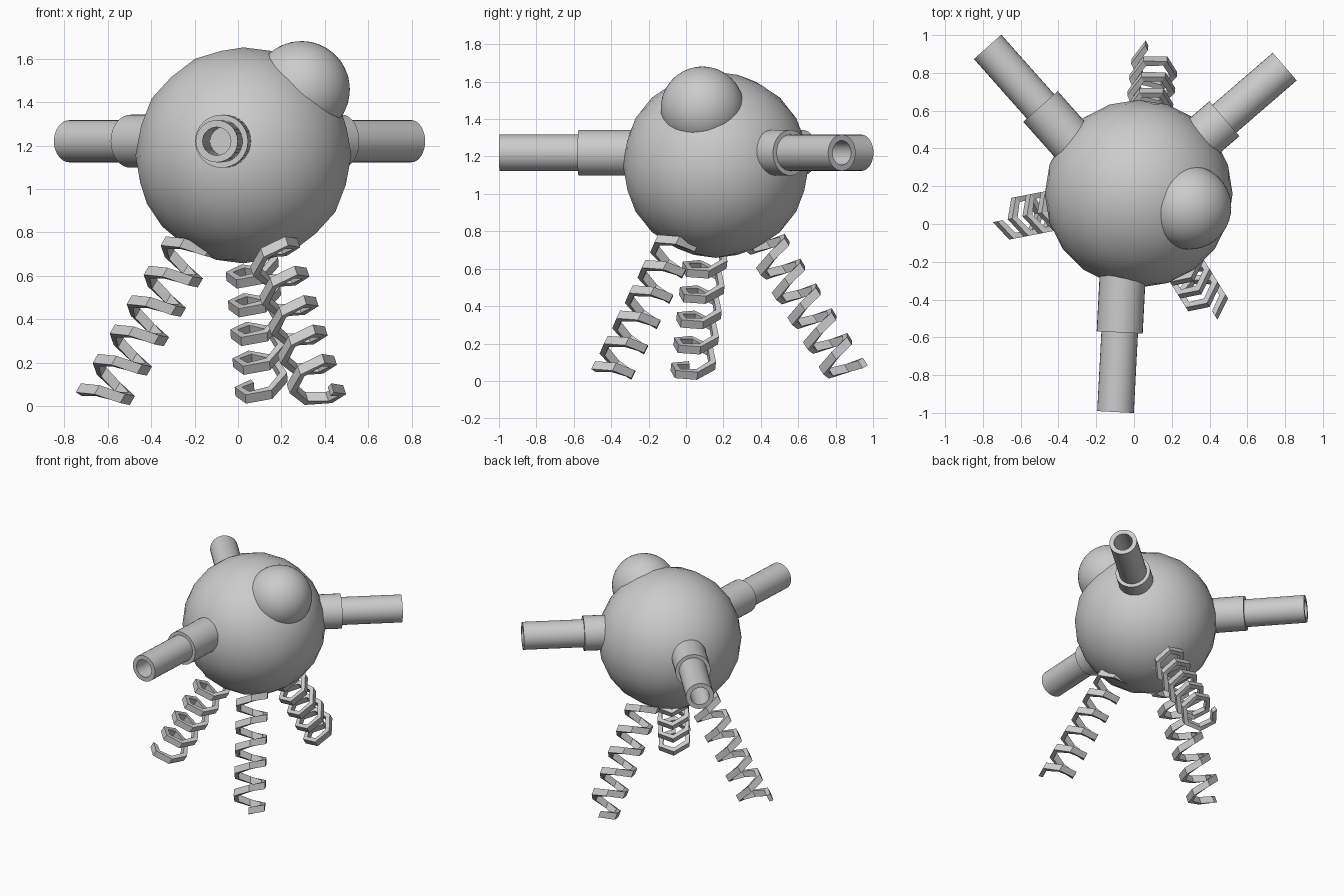
import bpy, bmesh
from math import sin, cos, radians, pi
from mathutils import Vector, Matrix

if "Cube" in bpy.data.objects:
    bpy.data.objects.remove(bpy.data.objects["Cube"])

CENTRE = Vector((0.025, 0.16, 1.155))
HUB = Vector((-0.04, 0.11, 1.22))


def finish(name, bm, angle=None):
    bmesh.ops.recalc_face_normals(bm, faces=bm.faces)
    mesh = bpy.data.meshes.new(name)
    bm.to_mesh(mesh)
    bm.free()
    ob = bpy.data.objects.new(name, mesh)
    bpy.context.collection.objects.link(ob)
    if angle:
        bpy.ops.object.select_all(action='DESELECT')
        ob.select_set(True)
        bpy.context.view_layer.objects.active = ob
        bpy.ops.object.shade_smooth_by_angle(angle=radians(angle))
    return ob


def ball(name, centre, radius, subdivisions):
    bm = bmesh.new()
    bmesh.ops.create_icosphere(bm, subdivisions=subdivisions, radius=radius,
                               matrix=Matrix.Translation(centre))
    finish(name, bm, 60)


def barrel(name, azimuth, length=1.107, sides=32):
    # Stepped hollow tube: bore bottom, rim, thin tube, thick collar
    profile = [(0.065, 0.45), (0.065, length), (0.097, length),
               (0.097, 0.685), (0.122, 0.685), (0.122, 0.25)]
    a = radians(azimuth)
    out = Vector((cos(a), sin(a), 0))
    side = Vector((-sin(a), cos(a), 0))
    up = Vector((0, 0, 1))
    bm = bmesh.new()
    rings = []
    for r, d in profile:
        rings.append([bm.verts.new(HUB + out * d + (side * cos(2 * pi * i / sides)
                      + up * sin(2 * pi * i / sides)) * r) for i in range(sides)])
    for lower, upper in zip(rings, rings[1:]):
        for i in range(sides):
            j = (i + 1) % sides
            bm.faces.new((lower[i], lower[j], upper[j], upper[i]))
    bm.faces.new(rings[0])
    bm.faces.new(rings[-1])
    finish(name, bm, 35)


def spring(name, azimuth, tilt, phase):
    # Flat bar swept along a six-sided helix, from the foot up into the body
    a, t = radians(azimuth), radians(tilt)
    flat = Vector((cos(a), sin(a), 0))
    down = flat * sin(t) - Vector((0, 0, cos(t)))
    out = flat * cos(t) + Vector((0, 0, sin(t)))
    side = Vector((-sin(a), cos(a), 0))
    bm = bmesh.new()
    rings = []
    for k in range(34):
        ang = k * pi / 3 + radians(phase)
        radial = out * cos(ang) + side * sin(ang)
        mid = CENTRE + down * (1.315 - 0.157 * k / 6)
        rings.append([bm.verts.new(mid + radial * r + down * h) for r, h in
                      ((0.09, -0.024), (0.124, -0.024), (0.124, 0.024), (0.09, 0.024))])
    for lower, upper in zip(rings, rings[1:]):
        for i in range(4):
            j = (i + 1) % 4
            bm.faces.new((lower[i], lower[j], upper[j], upper[i]))
    bm.faces.new(rings[0])
    bm.faces.new(rings[-1])
    finish(name, bm)


# Round body and the dome set into its upper right
ball("body", CENTRE, 0.497, 3)
ball("dome", Vector((0.292, 0.088, 1.458)), 0.223, 4)

# Three barrels around the body
for name, azimuth in (("front", -93), ("right", 40.8), ("left", 131.6)):
    barrel(name + "_barrel", azimuth)

# Three splayed spring legs
for name, azimuth, tilt, phase in (("back", 83, 32.5, 30), ("left", 191, 30.5, 0),
                                   ("right", -58, 30.5, 0)):
    spring(name + "_spring_leg", azimuth, tilt, phase)
